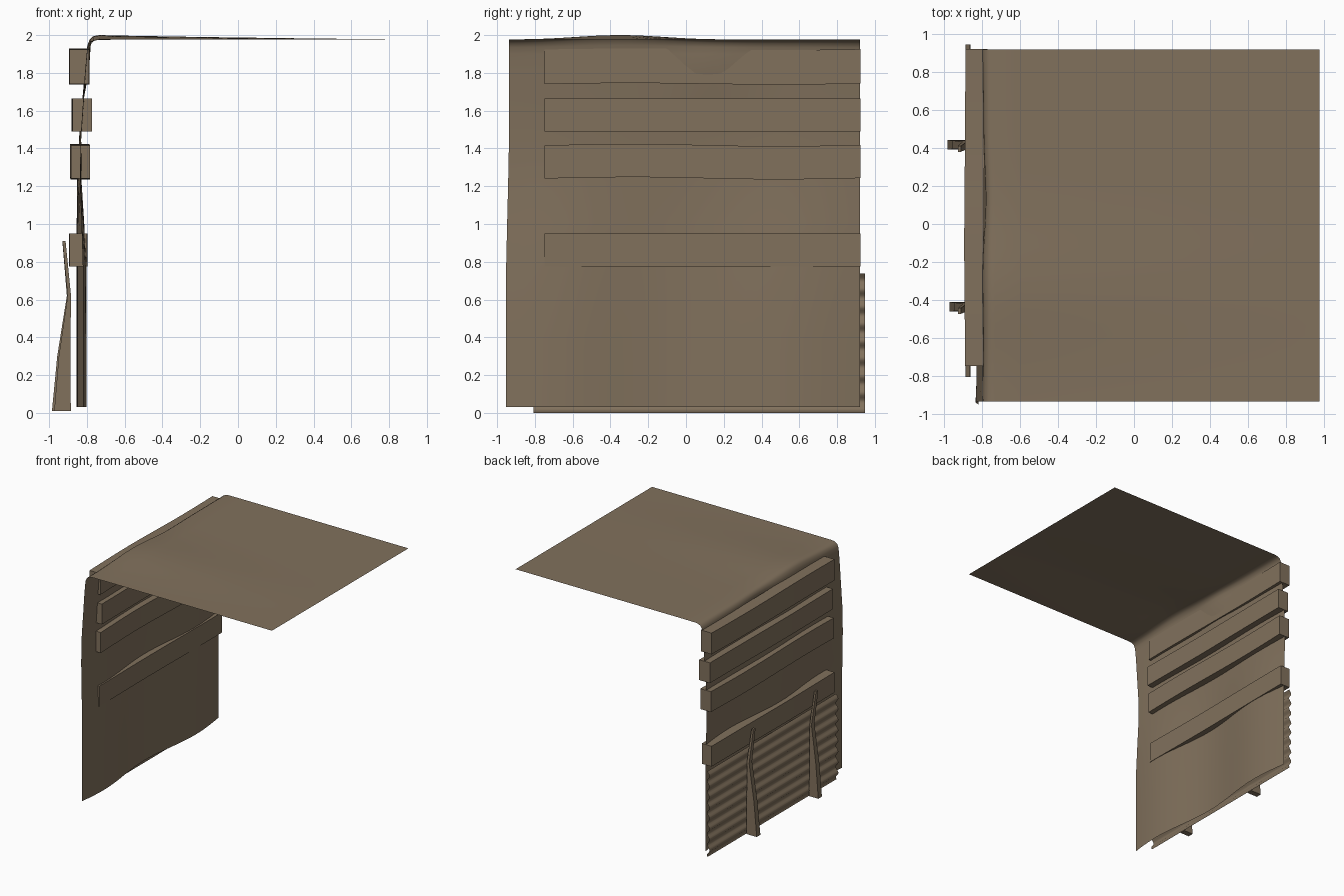
import bpy, bmesh, math

if "Cube" in bpy.data.objects:
    bpy.data.objects.remove(bpy.data.objects["Cube"])

brown = bpy.data.materials.new("weathered brown")
brown.diffuse_color = (0.22, 0.165, 0.108, 1)
brown.use_nodes = True
brown.node_tree.nodes["Principled BSDF"].inputs["Base Color"].default_value = brown.diffuse_color


def make(name, rows, closed=False, smooth=False):
    """Loft equal-length rows of points; closed rows become a capped solid."""
    bm = bmesh.new()
    vs = [[bm.verts.new(p) for p in r] for r in rows]
    n = len(rows[0])
    for a, b in zip(vs, vs[1:]):
        for i in range(n if closed else n - 1):
            j = (i + 1) % n
            bm.faces.new((a[i], a[j], b[j], b[i]))
    if closed:
        bm.faces.new(vs[0])
        bm.faces.new(vs[-1])
    bmesh.ops.recalc_face_normals(bm, faces=bm.faces)
    me = bpy.data.meshes.new(name)
    bm.to_mesh(me)
    bm.free()
    me.materials.append(brown)
    ob = bpy.data.objects.new(name, me)
    bpy.context.collection.objects.link(ob)
    for p in me.polygons:
        p.use_smooth = smooth
    return ob


def bump(y, c, w):
    return math.exp(-((y - c) / w) ** 2)


# Draped sheet: x, z, sideways ripple, upper bulge, crest lift
PROFILE = [
    (-.828, .03, .027, 0, 0), (-.828, .4, .027, 0, 0), (-.828, .78, .026, 0, 0),
    (-.834, 1.0, .020, 0, 0), (-.840, 1.22, .012, 0, 0), (-.836, 1.45, .006, 0, 0),
    (-.822, 1.65, .006, .006, 0), (-.812, 1.8, .006, .026, 0),
    (-.803, 1.9, .005, .024, .003), (-.797, 1.935, .004, .018, .012),
    (-.785, 1.958, .002, .012, .02), (-.765, 1.97, 0, .008, .025),
    (-.735, 1.975, 0, 0, .025), (-.60, 1.976, 0, 0, .021), (-.2, 1.976, 0, 0, .014),
    (.4, 1.976, 0, 0, .006), (.98, 1.976, 0, 0, 0)]
N = 32
rows = []
for x, z, amp, bulge, lift in PROFILE:
    y0 = -.952 + .015 * min(1, max(0, (z - .8) / .6))
    row = []
    for i in range(N + 1):
        y = y0 + (.922 - y0) * i / N
        row.append((x + amp * math.sin(y * 5 + 5) + bulge * bump(y, .1, .25), y,
                    z + lift * bump(y, -.35, .33)))
    rows.append(row)
make("draped_sheet", rows, smooth=True)

# Four bowed planks running through the sheet: x range, z range, waviness
PLANKS = [(-.89, -.787, 1.742, 1.925, .004), (-.875, -.772, 1.49, 1.665, 0),
          (-.883, -.783, 1.242, 1.418, .006), (-.89, -.797, .775, .95, 0)]
for k, (xa, xb, za, zb, wav) in enumerate(PLANKS):
    rows = []
    for i in range(13):
        y = -.75 + 1.673 * i / 12
        dx = -.006 * bump(y, -.1, .5)
        dz = -wav * math.sin((y - .1) * 4)
        rows.append([(xa + dx, y, za + dz), (xb + dx, y, za + dz),
                     (xb + dx, y, zb + dz), (xa + dx, y, zb + dz)])
    make(f"plank_{k + 1}", rows, closed=True)

# Corrugated panel with horizontal ridges
rows = []
for i in range(65):
    z = .737 * i / 64
    x = -.876 - .012 * math.cos(2 * math.pi * (z - .06) / .0915)
    rows.append([(x, -.808, z), (x, .948, z)])
make("corrugated_panel", rows, smooth=True)

# Two bent stakes: z, outer x, inner x, half width, sideways lean
STAKE = [(.01, -.985, -.885, .025, 0), (.3, -.957, -.888, .023, 0),
         (.62, -.906, -.884, .020, -.004), (.91, -.93, -.913, .015, -.022)]
for side, cy, sh in (("back", .418, 0), ("front", -.437, .012)):
    rows = []
    for z, xa, xb, h, lean in STAKE:
        s = sh * (1 - z / .95)
        y = cy + lean
        rows.append([(xa + s, y - h, z), (xb, y - h, z), (xb, y + h, z), (xa + s, y + h, z)])
    make(f"{side}_stake", rows, closed=True)
